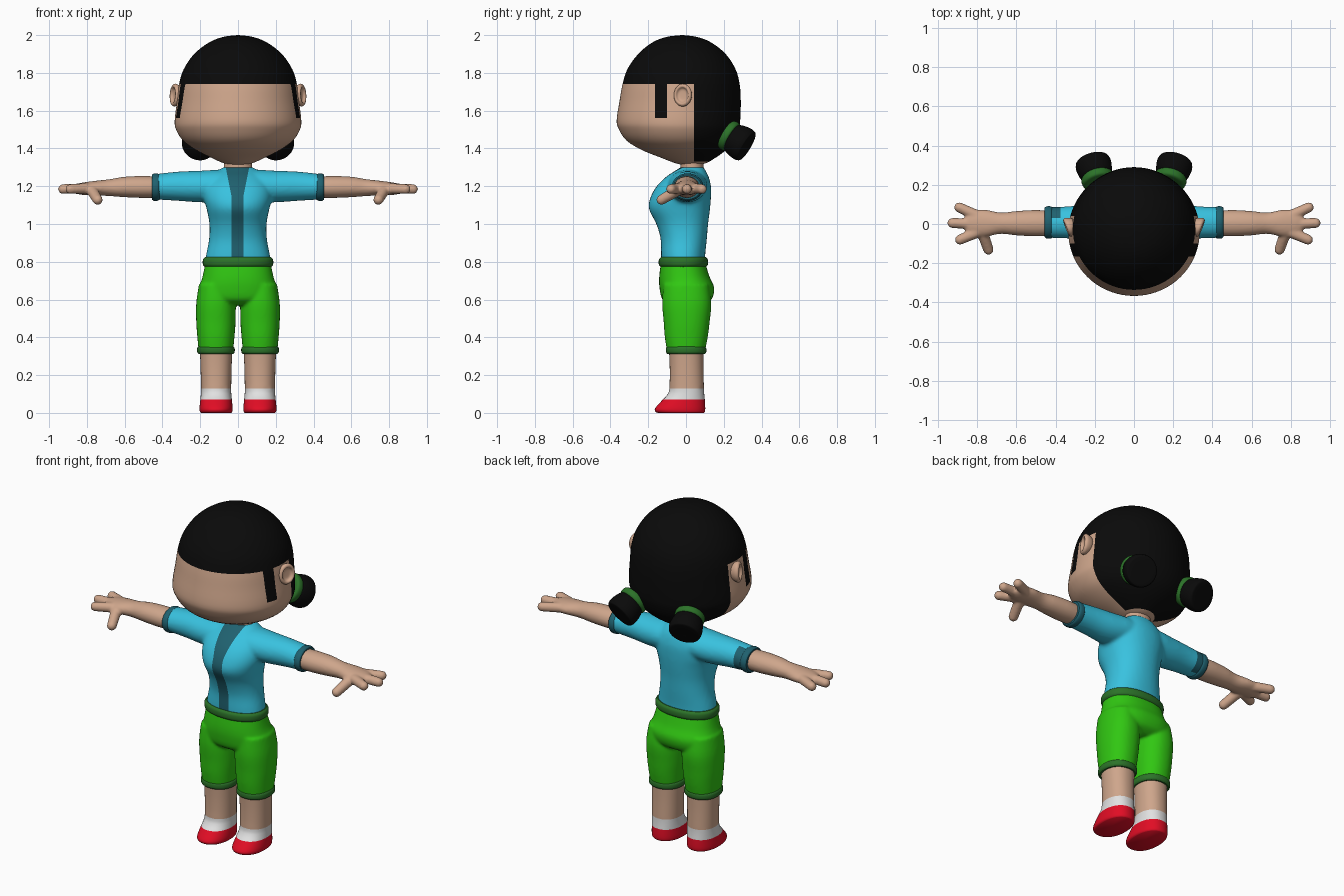
import bpy, bmesh, math
from mathutils import Matrix, Vector

cube = bpy.data.objects.get("Cube")
if cube:
    bpy.data.objects.remove(cube, do_unlink=True)


def material(name, *rgb):
    m = bpy.data.materials.new(name)
    m.use_nodes = True
    m.diffuse_color = (*rgb, 1)
    m.node_tree.nodes["Principled BSDF"].inputs["Base Color"].default_value = (*rgb, 1)
    return m


SKIN = material("skin", .62, .38, .26)
HAIR = material("black hair", .003, .003, .003)
SHIRT = material("sky blue", .04, .54, .74)
TRIM = material("dark teal", .014, .12, .16)
PANTS = material("bright green", .03, .57, .006)
HEM = material("dark green", .025, .17, .022)
SHOE = material("red", .75, .004, .018)
SOCK = material("white", .75, .75, .75)


def smooth_rings(rings, steps=4):
    """Catmull-Rom interpolation between cross-sections."""
    pts = [rings[0], *rings, rings[-1]]
    out = []
    for a, b, c, d in zip(pts, pts[1:], pts[2:], pts[3:]):
        for i in range(steps):
            t = i / steps
            out.append([q + .5 * t * (r - p + t * (2 * p - 5 * q + 4 * r - s
                        + t * (3 * (q - r) + s - p))) for p, q, r, s in zip(a, b, c, d)])
    return out + [list(rings[-1])]


def skin_loops(bm, loops):
    """Bridge rows of points into a closed tube."""
    rows = [[bm.verts.new(p) for p in loop] for loop in loops]
    n = len(rows[0])
    for lo, hi in zip(rows, rows[1:]):
        for i in range(n):
            j = (i + 1) % n
            bm.faces.new((lo[i], lo[j], hi[j], hi[i]))
    bm.faces.new(rows[0])
    bm.faces.new(rows[-1])


def loft(bm, rings, centre=0, axis="z", side=1, power=2.0, n=56):
    """Rings are (position on axis, half width, low, high)."""
    loops = []
    for t, half, lo, hi in smooth_rings(rings):
        loop = []
        for i in range(n):
            a = math.tau * i / n
            u, v = (math.copysign(abs(k) ** (2 / power), k) for k in (math.cos(a), math.sin(a)))
            w, h = centre + half * u, (lo + hi) / 2 + (hi - lo) / 2 * v
            loop.append((side * t, w, h) if axis == "x" else (w, h, t))
        loops.append(loop)
    skin_loops(bm, loops)


def spin(bm, profile, place, direction, stretch=1, n=40):
    """Lathe a (radius, height) profile and aim it along a direction."""
    m = (Matrix.Translation(place) @ Vector(direction).to_track_quat("Z", "Y").to_matrix().to_4x4()
         @ Matrix.Diagonal((1, stretch, 1, 1)))
    skin_loops(bm, [[m @ Vector((r * math.cos(math.tau * i / n), r * math.sin(math.tau * i / n), h))
                     for i in range(n)] for r, h in smooth_rings(profile, 3)])


def band(bm, low, high, half, lo, hi, bulge=.008, **kw):
    """Soft rolled hem between two positions."""
    rings = [(low + (high - low) * f, half - bulge * k, lo + bulge * k, hi - bulge * k)
             for f, k in ((0, 1), (.2, .2), (.5, 0), (.8, .2), (1, 1))]
    loft(bm, rings, **kw)


def finger(bm, start, end, radius):
    a, b = Vector(start), Vector(end)
    spin(bm, [(radius * 1.1, 0), (radius, (b - a).length)], a, b - a, n=20)
    bmesh.ops.create_uvsphere(bm, u_segments=20, v_segments=12, radius=radius,
                              matrix=Matrix.Translation(b))


def build(name, bm, mats, rule=None, cuts=(), voxel=0, angle=40):
    """Turn a bmesh into an object, optionally fusing its pieces and colouring by rule."""
    bmesh.ops.recalc_face_normals(bm, faces=bm.faces)
    mesh = bpy.data.meshes.new(name)
    bm.to_mesh(mesh)
    obj = bpy.data.objects.new(name, mesh)
    bpy.context.collection.objects.link(obj)
    if voxel:
        fuse = obj.modifiers.new("fuse", "REMESH")
        fuse.mode, fuse.voxel_size = "VOXEL", voxel
        relax = obj.modifiers.new("relax", "SMOOTH")
        relax.factor, relax.iterations = .5, 6
        bm.clear()
        bm.from_object(obj, bpy.context.evaluated_depsgraph_get())
        obj.modifiers.clear()
    for point, normal in cuts:
        bmesh.ops.bisect_plane(bm, geom=bm.verts[:] + bm.edges[:] + bm.faces[:],
                               plane_co=point, plane_no=normal)
    for f in bm.faces:
        f.material_index = rule(f.calc_center_median()) if rule else 0
    bm.to_mesh(mesh)
    bm.free()
    for m in mats:
        mesh.materials.append(m)
    bpy.ops.object.select_all(action="DESELECT")
    obj.select_set(True)
    bpy.context.view_layer.objects.active = obj
    bpy.ops.object.shade_smooth_by_angle(angle=math.radians(angle))
    return obj


# Head with painted hair, cut cleanly along the hairline
def hair_rule(c):
    sideburn = -.165 < c.y < -.1 and c.z > 1.56 and abs(c.x) > .15
    return int(c.z > 1.74 or (c.y > .042 and c.z > 1.33) or sideburn)


bm = bmesh.new()
loft(bm, [(2, .004, -.024, -.016), (1.99, .08, -.105, .06), (1.96, .155, -.18, .135),
          (1.9, .232, -.253, .21), (1.82, .287, -.31, .262), (1.74, .312, -.336, .284),
          (1.65, .323, -.352, .29), (1.55, .335, -.367, .287), (1.5, .328, -.355, .28),
          (1.44, .29, -.313, .255), (1.39, .22, -.23, .21), (1.35, .14, -.13, .155),
          (1.32, .07, -.05, .1), (1.31, .01, .01, .03)], n=72)
build("head", bm, [SKIN, HAIR], hair_rule,
      [((0, 0, z), (0, 0, 1)) for z in (1.74, 1.56, 1.33)]
      + [((0, y, 0), (0, 1, 0)) for y in (.042, -.1, -.165)], angle=60)

bm = bmesh.new()
loft(bm, [(1.24, .09, -.04, .11), (1.29, .076, -.03, .095), (1.37, .075, -.03, .09)])
build("neck", bm, [SKIN])

# Shirt: torso and sleeves fused together, with a front stripe
bm = bmesh.new()
loft(bm, [(.79, .176, -.13, .1), (.84, .168, -.132, .102), (.92, .153, -.134, .11),
          (1, .151, -.157, .117), (1.08, .166, -.196, .127), (1.14, .18, -.188, .132),
          (1.2, .175, -.155, .132), (1.25, .145, -.105, .12), (1.28, .11, -.06, .105),
          (1.3, .08, -.03, .095)], power=2.2)
for s in (-1, 1):
    loft(bm, [(0, .09, 1.13, 1.285), (.1, .105, 1.12, 1.287), (.2, .097, 1.115, 1.282),
              (.32, .083, 1.123, 1.277), (.44, .078, 1.13, 1.264)], .008, "x", s)


def shirt_rule(c):
    stripe = c.y < .01 and abs(c.x + .003) < max(.032, .032 + (c.z - 1.15) * .2)
    patch = c.x < -.375 and c.y > .03
    return int(stripe or patch)


cuts = [((-.375, 0, 0), (1, 0, 0)), ((0, .03, 0), (0, 1, 0))]
for s in (-1, 1):
    edge = (s * .032 - .003, 0, 1.15)
    cuts += [(edge, (1, 0, 0)), (edge, (1, 0, -.2 * s))]
build("shirt", bm, [SHIRT, TRIM], shirt_rule, cuts, voxel=.01)

# Shorts: hips and both legs fused together
bm = bmesh.new()
loft(bm, [(.8, .172, -.132, .1), (.72, .188, -.142, .125), (.66, .206, -.14, .15),
          (.6, .2, -.125, .135), (.57, .15, -.08, .09)], power=2.3)
for s in (-1, 1):
    loft(bm, [(.68, .09, -.12, .12), (.58, .104, -.126, .134), (.48, .104, -.118, .125),
              (.4, .098, -.112, .115), (.325, .091, -.1, .1)], s * .117, power=2.2)
build("shorts", bm, [PANTS], voxel=.008)

bm = bmesh.new()
band(bm, .772, .824, .187, -.145, .117, .012, power=2.2)
build("waistband", bm, [HEM])

for s, side in ((1, "left"), (-1, "right")):
    # Shorts and sleeve hems
    bm = bmesh.new()
    band(bm, .312, .352, .1, -.107, .108, centre=s * .117, power=2.2)
    build(side + "_shorts_hem", bm, [HEM])
    bm = bmesh.new()
    band(bm, .415, .456, .083, 1.122, 1.268, centre=.008, axis="x", side=s)
    build(side + "_sleeve_hem", bm, [TRIM])

    # Leg, sock and shoe
    bm = bmesh.new()
    loft(bm, [(.005, .08, -.15, .095), (.012, .086, -.162, .1), (.03, .088, -.163, .102),
              (.07, .084, -.128, .1), (.1, .081, -.1, .097), (.135, .08, -.088, .095),
              (.24, .082, -.086, .092), (.34, .086, -.09, .092)], s * .116, power=2.2)
    bmesh.ops.translate(bm, verts=bm.verts, vec=(0, 0, -.005))
    build(side + "_leg", bm, [SKIN, SOCK, SHOE], lambda c: int(c.z < .13) + int(c.z < .07),
          [((0, 0, z), (0, 0, 1)) for z in (.07, .13)], angle=60)

    # Arm and hand
    bm = bmesh.new()
    loft(bm, [(.4, .062, 1.14, 1.25), (.5, .067, 1.138, 1.254), (.6, .062, 1.142, 1.25),
              (.68, .054, 1.148, 1.237), (.76, .069, 1.152, 1.228), (.83, .064, 1.155, 1.218),
              (.86, .045, 1.163, 1.208)], .004, "x", s)
    for y, x, tip in ((.042, .892, .085), (0, .927, .005), (-.042, .888, -.08)):
        finger(bm, (s * .8, y, 1.188), (s * x, tip, 1.185), .026)
    finger(bm, (s * .775, -.04, 1.18), (s * .743, -.13, 1.128), .027)
    build(side + "_arm", bm, [SKIN], voxel=.007)

    # Ear with a raised rim
    bm = bmesh.new()
    spin(bm, [(.01, -.04), (.036, -.025), (.05, .004), (.046, .018), (.036, .02),
              (.026, .007), (.002, .005)], (s * .327, -.014, 1.682), (s * .92, -.36, .05), 1.2)
    build(side + "_ear", bm, [SKIN], angle=60)

    # Hair tie and bun
    aim = Vector((s * .25, .83, -.5)).normalized()
    tie = Vector((s * .185, .228, 1.467))
    bm = bmesh.new()
    spin(bm, [(.04, -.022), (.076, -.02), (.084, 0), (.078, .02), (.04, .022)], tie, aim)
    build(side + "_hair_tie", bm, [HEM], angle=60)
    bm = bmesh.new()
    spin(bm, [(.04, -.055), (.072, -.05), (.086, -.02), (.092, .02), (.088, .042),
              (.076, .05), (.002, .05)], tie + aim * .064, aim)
    build(side + "_hair_bun", bm, [HAIR], angle=60)
